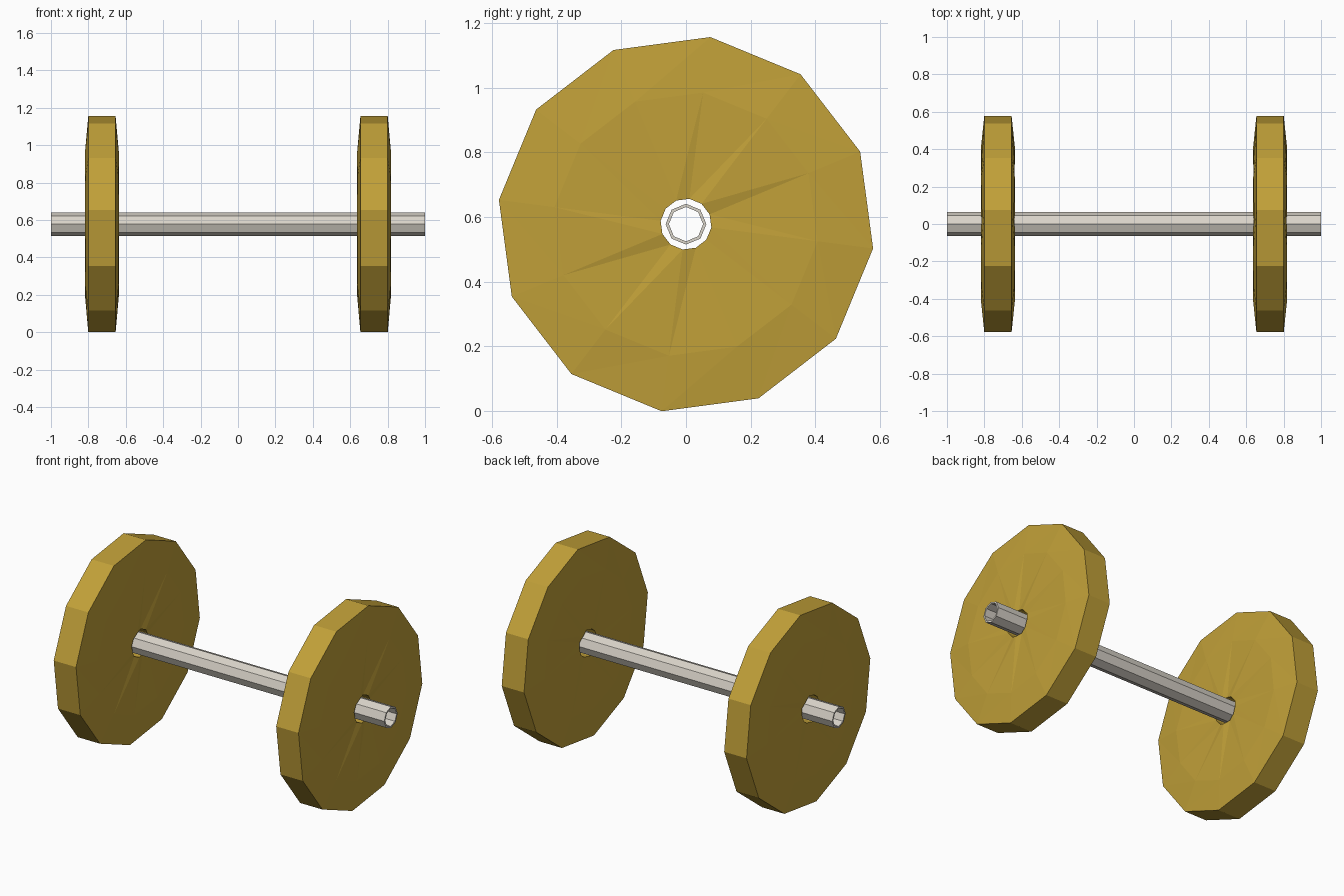
import bpy, bmesh, math

if "Cube" in bpy.data.objects:
    bpy.data.objects.remove(bpy.data.objects["Cube"])

CENTRE_Z = 0.578


def material(name, rgb):
    m = bpy.data.materials.new(name)
    m.diffuse_color = (*rgb, 1)
    m.use_nodes = True
    m.node_tree.nodes["Principled BSDF"].inputs["Base Color"].default_value = m.diffuse_color
    return m


def lathe(name, rings, sides, phase, mat, loc):
    """Closed band of rings around x; each ring is (radius, x offsets per side)."""
    bm = bmesh.new()
    loops = []
    for radius, xs in rings:
        angles = [math.radians(phase) + 2 * math.pi * i / sides for i in range(sides)]
        loops.append([bm.verts.new((xs[i], radius * math.cos(a), radius * math.sin(a)))
                      for i, a in enumerate(angles)])
    for k, a in enumerate(loops):
        b = loops[(k + 1) % len(loops)]
        for i in range(sides):
            j = (i + 1) % sides
            if len(rings) == 6 and k in (0, 1, 3, 4):
                # split the worn side faces so thin facets radiate from the hole
                inner, outer = (a, b) if k < 2 else (b, a)
                bm.faces.new((inner[i], inner[j], outer[i]))
                bm.faces.new((inner[j], outer[j], outer[i]))
            else:
                bm.faces.new((a[i], a[j], b[j], b[i]))
    bmesh.ops.recalc_face_normals(bm, faces=bm.faces)
    mesh = bpy.data.meshes.new(name)
    bm.to_mesh(mesh)
    bm.free()
    mesh.materials.append(mat)
    ob = bpy.data.objects.new(name, mesh)
    ob.location = loc
    bpy.context.collection.objects.link(ob)
    return ob


gold = material("gold", (0.53, 0.35, 0.04))
steel = material("steel", (0.70, 0.66, 0.59))

# Axle: open eight-sided tube
lathe("axle", [(r, [x] * 8) for r, x in
               ((0.063, -1), (0.063, 1), (0.053, 1), (0.053, -1))],
      8, 0, steel, (0, 0, CENTRE_Z))

# Wheels: twelve-sided discs with slightly uneven, bulging sides and a centre hole
half = [0, -0.004, 0.004, -0.004, 0.004, 0.001]
wobble = half + [-h for h in half]
dent = [0.002, -0.001, 0.001, -0.003, 0.002, 0] * 2


def side(s):
    return [(0.079, [s * (0.087 + w) for w in wobble]),
            (0.41, [s * (0.089 + d) for d in dent]),
            (0.583, [s * 0.073] * 12)]


for label, x in (("left", -0.7275), ("right", 0.7275)):
    lathe(label + "_wheel", side(1) + side(-1)[::-1], 12, -7.4, gold, (x, 0, CENTRE_Z))
